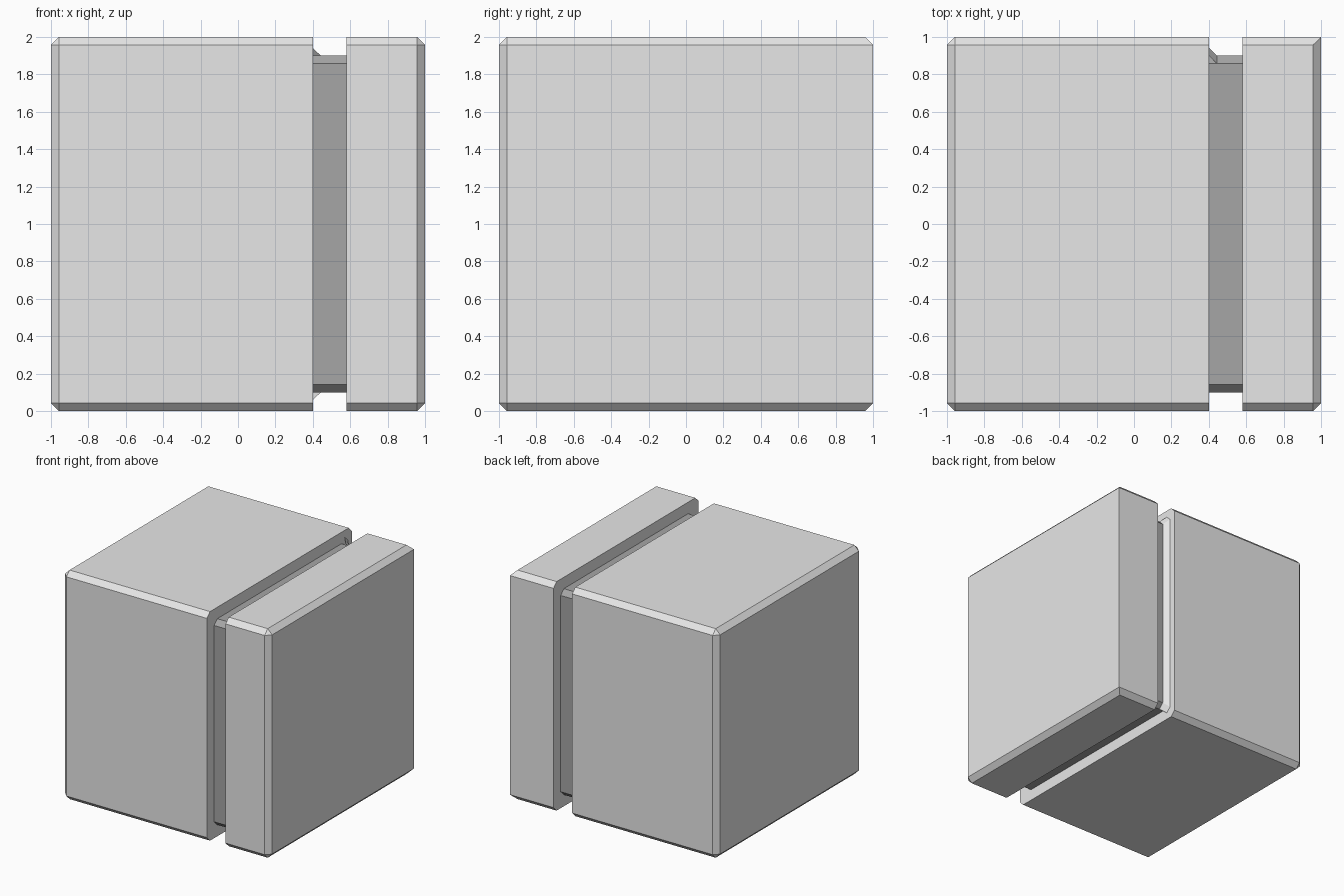
import bpy, bmesh

if "Cube" in bpy.data.objects:
    bpy.data.objects.remove(bpy.data.objects["Cube"])

C = 0.043            # chamfer width
X1, X2 = 0.40, 0.58  # groove limits
D = 0.10             # groove depth


def material(name, v):
    m = bpy.data.materials.new(name)
    m.diffuse_color = (v, v, v, 1)
    m.use_nodes = True
    m.node_tree.nodes["Principled BSDF"].inputs["Base Color"].default_value = m.diffuse_color
    return m


light = material("light_grey", 0.8)
dark = material("dark_grey", 0.38)


def finish(name, bm, mat):
    me = bpy.data.meshes.new(name)
    bm.to_mesh(me)
    bm.free()
    me.materials.append(mat)
    ob = bpy.data.objects.new(name, me)
    bpy.context.collection.objects.link(ob)
    return ob


def box(name, x0, x1, inset, mat, keep_sharp, open_ends=False):
    """Box with chamfered edges, except those chosen by keep_sharp(midpoint)."""
    bm = bmesh.new()
    bmesh.ops.create_cube(bm, size=2)
    h = 1 - inset
    for v in bm.verts:
        v.co = (x1 if v.co.x > 0 else x0, v.co.y * h, 1 + v.co.z * h)
    edges = [e for e in bm.edges
             if not keep_sharp((e.verts[0].co + e.verts[1].co) / 2)]
    bmesh.ops.bevel(bm, geom=edges, offset=C, offset_type='OFFSET',
                    segments=1, profile=0.5, affect='EDGES')
    if open_ends:
        bm.normal_update()
        ends = [f for f in bm.faces if abs(f.normal.x) > 0.9]
        bmesh.ops.delete(bm, geom=ends, context='FACES')
    return finish(name, bm, mat)


def near(a, b):
    return abs(a - b) < 1e-4


# Two outer blocks; the back right upright edge stays sharp
box("main_block", -1, X1, 0, light, lambda p: near(p.x, X1))
box("end_block", X2, 1, 0, light,
    lambda p: near(p.x, X2) or (near(p.x, 1) and near(p.y, 1)))

# Darker recessed core seen in the groove
box("groove_core", X1, X2, D, dark,
    lambda p: near(p.x, X1) or near(p.x, X2), open_ends=True)

# Thin sloped strip at the back of the groove, turning at both corners
bm = bmesh.new()
h = 1 - D
wall = [(h, h + C - 0.003), (h + C, h), (h + C, -h), (h, -h - C + 0.003)]
floor = [(h - C, h), (h, h - C), (h, C - h), (h - C, -h)]
a = [bm.verts.new((X1, y, 1 + z)) for y, z in wall]
b = [bm.verts.new((X1 + C, y, 1 + z)) for y, z in floor]
for i in range(3):
    bm.faces.new((a[i], b[i], b[i + 1], a[i + 1]))
bm.normal_update()
for f in bm.faces:
    if f.normal.x < 0:
        f.normal_flip()
finish("back_groove_strip", bm, light)
